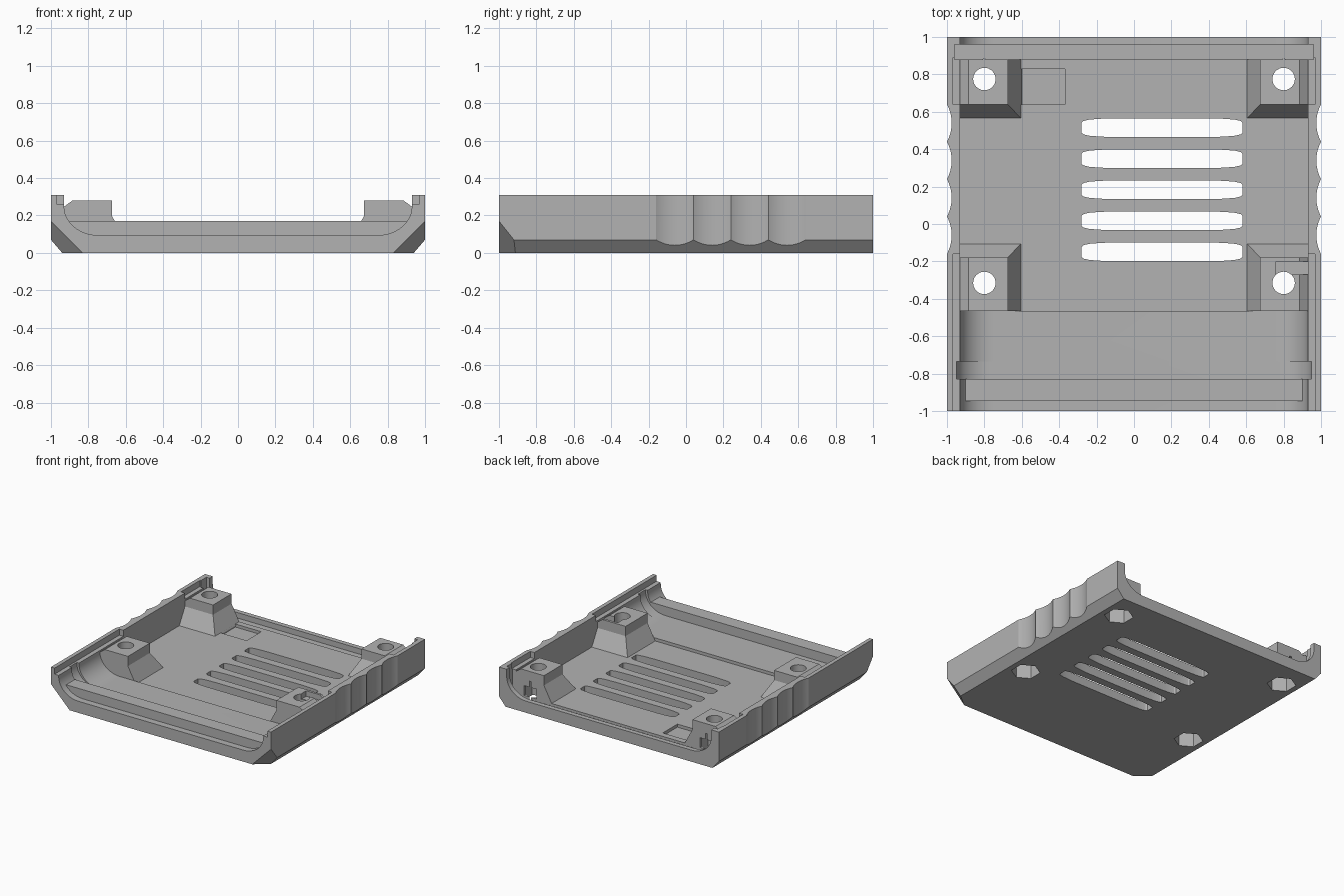
import bpy, bmesh, math
from mathutils import Vector

if "Cube" in bpy.data.objects:
    bpy.data.objects.remove(bpy.data.objects["Cube"], do_unlink=True)

grey = bpy.data.materials.new("plain grey")
grey.use_nodes = True
grey.diffuse_color = (0.45, 0.45, 0.45, 1)
grey.node_tree.nodes["Principled BSDF"].inputs["Base Color"].default_value = (0.45, 0.45, 0.45, 1)


def finish(name, bm):
    bmesh.ops.recalc_face_normals(bm, faces=bm.faces)
    mesh = bpy.data.meshes.new(name)
    bm.to_mesh(mesh)
    bm.free()
    mesh.materials.append(grey)
    ob = bpy.data.objects.new(name, mesh)
    bpy.context.collection.objects.link(ob)
    return ob


def loft(rings):
    """Solid through rings of equal point count."""
    bm = bmesh.new()
    loops = [[bm.verts.new(p) for p in ring] for ring in rings]
    n = len(loops[0])
    for a, b in zip(loops, loops[1:]):
        for i in range(n):
            bm.faces.new((a[i], a[(i + 1) % n], b[(i + 1) % n], b[i]))
    bm.faces.new(loops[0])
    bm.faces.new(loops[-1])
    return bm


def prism_y(pts, y0, y1):
    return loft([[(x, y, z) for x, z in pts] for y in (y0, y1)])


def prism_z(pts, z0, z1):
    return loft([[(x, y, z) for x, y in pts] for z in (z0, z1)])


def box(x0, x1, y0, y1, z0, z1):
    return prism_z([(x0, y0), (x1, y0), (x1, y1), (x0, y1)], z0, z1)


def disc(cx, cy, r, n, z0, z1, turn=0.0):
    return prism_z([(cx + r * math.cos(turn + math.tau * i / n),
                     cy + r * math.sin(turn + math.tau * i / n)) for i in range(n)], z0, z1)


def trough(half, y0, y1):
    """U-shaped channel with rounded lower corners."""
    arc = [(half - 0.18 + 0.18 * math.sin(t), 0.25 - 0.155 * math.cos(t))
           for t in [math.pi / 2 * i / 12 for i in range(13)]]
    side = arc + [(half, 0.5)]
    return prism_y(side + [(-x, z) for x, z in reversed(side)], y0, y1)


def cut(ob, bm):
    cutter = finish("cutter", bm)
    cutter.hide_render = True
    mod = ob.modifiers.new("cut", "BOOLEAN")
    mod.operation, mod.solver, mod.object = "DIFFERENCE", "EXACT", cutter
    bpy.context.view_layer.objects.active = ob
    bpy.ops.object.modifier_apply(modifier=mod.name)
    bpy.data.objects.remove(cutter, do_unlink=True)


# Outer body with chamfered lower sides and clipped front corners
side = [(0.94, 0), (1, 0.07), (1, 0.31)]
body = prism_y(side + [(-x, z) for x, z in reversed(side)], -1, 1)
for s in (-1, 1):
    normal = Vector((s, -1.25, -1))
    cutset = bmesh.ops.bisect_plane(body, geom=body.verts[:] + body.edges[:] + body.faces[:],
                                    plane_co=(s, -1, 0.17), plane_no=normal, clear_outer=True)
    bmesh.ops.holes_fill(body, edges=[e for e in body.edges if e.is_boundary])
tray = finish("tray", body)

# Hollow interior, rear groove and front wall notches
cut(tray, trough(0.93, -1.1, 1.1))
cut(tray, box(-0.93, 0.93, -0.465, 0.9, 0.07, 0.5))
cut(tray, box(-0.96, 0.96, 0.88, 0.96, 0.05, 0.5))
cut(tray, trough(0.95, -0.83, -0.735))
cut(tray, box(-0.605, -0.37, 0.64, 0.83, 0.045, 0.2))

# Wall-top ledges and finger scallops
for s in (-1, 1):
    for y0, y1 in ((-1.1, -0.16), (0.64, 0.89)):
        x0, x1 = sorted((s * 0.9, s * 0.967))
        cut(tray, box(x0, x1, y0, y1, 0.26, 0.5))
    for i in range(4):
        cut(tray, disc(s * 1.1875, -0.06 + 0.2 * i, 0.2125, 96, -0.1, 0.5))

# Vent slots
for i in range(5):
    y = 0.515 - 0.166 * i
    edge = [(0.43, 0.027), (0.42, 0.036), (0.39, 0.043), (0.34, 0.047), (0.28, 0.05)]
    edge = edge + [(-a, b) for a, b in reversed(edge)]
    cut(tray, prism_z([(0.15 + a, y + b) for a, b in edge]
                      + [(0.15 + a, y - b) for a, b in reversed(edge)], -0.1, 0.3))

# Screw posts: flared toward the middle, hollow below
for s, side_name in ((-1, "right"), (1, "left")):
    for end, (fixed, top, foot, cy) in {"rear": (0.88, 0.64, 0.56, 0.775),
                                        "front": (-0.465, -0.18, -0.10, -0.315)}.items():
        rings = [[(s * xi, fixed, z), (s * xo, fixed, z), (s * xo, yi, z), (s * xi, yi, z)]
                 for xi, xo, yi, z in ((0.6, 0.94, foot, 0.06), (0.675, 0.94, top, 0.2),
                                       (0.675, 0.94, top, 0.24), (0.675, 0.885, top, 0.28))]
        post = finish(f"{end}_{side_name}_post", loft(rings))
        for ob in (tray, post):
            cut(ob, disc(s * 0.8, cy, 0.11, 6, -0.1, 0.2, math.pi / 2))
        cut(post, disc(s * 0.8, cy, 0.06, 32, 0.1, 0.4))
        if end == "rear":
            cut(post, box(s * 0.8 - 0.055, s * 0.8 + 0.055, 0.8, 0.95, 0.04, 0.15))
        elif s > 0:
            cut(post, box(0.76, 0.95, -0.27, -0.2, 0.235, 0.4))

# Raised bar behind the front rim
finish("front_bar", box(-0.9, 0.9, -0.945, -0.83, 0.06, 0.17))

# Shading
for ob in bpy.context.collection.objects:
    if ob.type == "MESH" and grey.name in ob.data.materials:
        bpy.ops.object.select_all(action="DESELECT")
        ob.select_set(True)
        bpy.context.view_layer.objects.active = ob
        bpy.ops.object.shade_smooth_by_angle(angle=math.radians(20))
